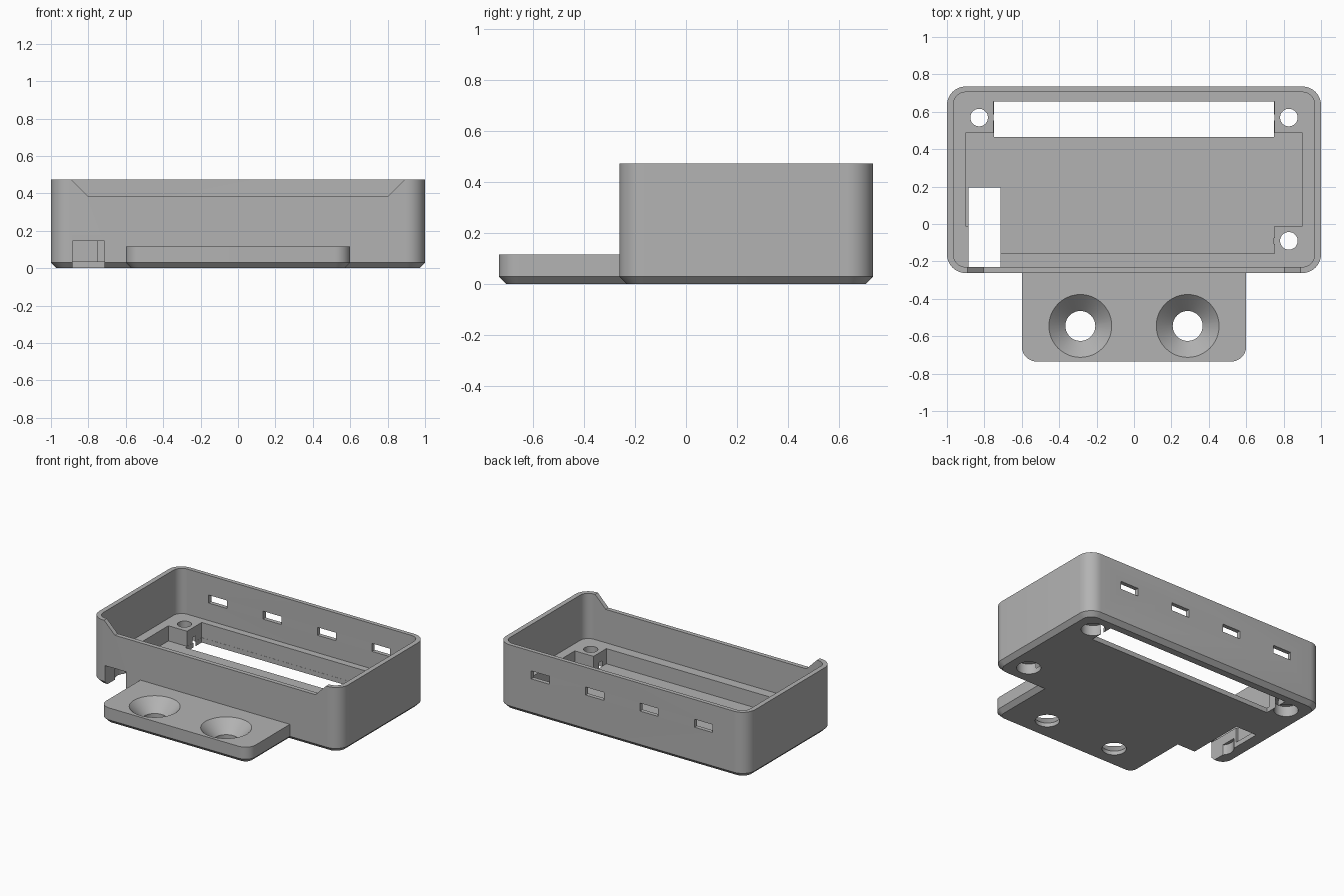
import bpy, bmesh, math

if "Cube" in bpy.data.objects:
    bpy.data.objects.remove(bpy.data.objects["Cube"])

grey = bpy.data.materials.new("light_grey")
grey.use_nodes = True
GREY = (0.45, 0.45, 0.45, 1)
grey.diffuse_color = GREY
grey.node_tree.nodes["Principled BSDF"].inputs["Base Color"].default_value = GREY


def loft(name, rings):
    """Closed solid through rings of 3D points with equal counts."""
    bm = bmesh.new()
    loops = [[bm.verts.new(p) for p in ring] for ring in rings]
    n = len(loops[0])
    for a, b in zip(loops, loops[1:]):
        for i in range(n):
            j = (i + 1) % n
            bm.faces.new((a[i], a[j], b[j], b[i]))
    bm.faces.new(loops[0][::-1])
    bm.faces.new(loops[-1])
    bmesh.ops.recalc_face_normals(bm, faces=bm.faces)
    mesh = bpy.data.meshes.new(name)
    bm.to_mesh(mesh)
    bm.free()
    mesh.materials.append(grey)
    obj = bpy.data.objects.new(name, mesh)
    bpy.context.collection.objects.link(obj)
    return obj


def rounded(x0, x1, y0, y1, r, z, steps=10):
    corners = ((x1 - r, y1 - r), (x0 + r, y1 - r), (x0 + r, y0 + r), (x1 - r, y0 + r))
    ring = []
    for k, (cx, cy) in enumerate(corners):
        for s in range(steps + 1):
            a = math.pi / 2 * (k + s / steps)
            ring.append((cx + r * math.cos(a), cy + r * math.sin(a), z))
    return ring


def tray_solid(name, x0, x1, y0, y1, r, top, bevel=0.03):
    low = rounded(x0 + bevel, x1 - bevel, y0 + bevel, y1 - bevel, r - bevel, 0)
    return loft(name, [low, rounded(x0, x1, y0, y1, r, bevel),
                       rounded(x0, x1, y0, y1, r, top)])


def box(name, x0, x1, y0, y1, z0, z1):
    return loft(name, [[(x0, y0, z), (x1, y0, z), (x1, y1, z), (x0, y1, z)]
                       for z in (z0, z1)])


def turned(name, x, y, profile, sides=48):
    """Round solid from (radius, z) pairs."""
    turn = [2 * math.pi * i / sides for i in range(sides)]
    return loft(name, [[(x + r * math.cos(a), y + r * math.sin(a), z) for a in turn]
                       for r, z in profile])


def combine(target, tool, operation="DIFFERENCE"):
    tool.hide_render = True
    mod = target.modifiers.new("shape", "BOOLEAN")
    mod.operation = operation
    mod.solver = "EXACT"
    mod.object = tool
    bpy.context.view_layer.objects.active = target
    bpy.ops.object.modifier_apply(modifier=mod.name)
    bpy.data.objects.remove(tool)


# Outer shell with the mounting tab at the front
case = tray_solid("mounting_case", -1, 1, -0.262, 0.735, 0.1, 0.473)
tab = tray_solid("mounting_tab", -0.6, 0.6, -0.735, 0.1, 0.08, 0.117)
combine(case, tab, "UNION")

# Main cavity down to the ledge
combine(case, loft("cavity", [rounded(-0.965, 0.965, -0.23, 0.705, 0.065, z)
                              for z in (0.145, 0.7)]))

# Cross-shaped recess that leaves a block in each corner
W, N = 0.9, 0.75
B0, B1, F1, F0 = 0.655, 0.487, -0.01, -0.158
half = [(N, F0), (N, F1), (W, F1), (W, B1), (N, B1), (N, B0)]
cross = half + [(-x, y) for x, y in reversed(half)]
combine(case, loft("recess", [[(x, y, z) for x, y in cross] for z in (0.035, 0.3)]))

# Long slot in the floor and cable channel through the front wall
combine(case, box("floor_slot", -0.749, 0.749, 0.466, 0.654, -0.1, 0.1))
combine(case, box("cable_channel", -0.885, -0.715, -0.4, 0.195, -0.1, 0.146))

# Corner screw holes, counterbored from below
for x, y in ((-0.828, 0.569), (0.828, 0.569), (0.828, -0.09), (-0.828, -0.09)):
    combine(case, turned("screw_hole", x, y,
                         [(0.08, -0.1), (0.08, 0.075), (0.047, 0.075), (0.047, 0.3)]))

# Countersunk holes in the tab
for side in (-1, 1):
    combine(case, turned("countersink", side * 0.287, -0.545,
                         [(0.08, -0.1), (0.08, 0.029), (0.168, 0.117), (0.178, 0.127)]))

# Lowered front rim with sloped ends
rim = ((-0.805, 0.387), (0.805, 0.387), (0.991, 0.573), (-0.991, 0.573))
combine(case, loft("front_rim_cut", [[(x, y, z) for x, z in rim] for y in (-0.4, -0.2)]))

# Four vents in the back wall
for k in range(4):
    x = (k - 1.5) * 0.437
    combine(case, box("vent", x - 0.073, x + 0.073, 0.6, 0.9, 0.272, 0.33))

bpy.ops.object.select_all(action="DESELECT")
case.select_set(True)
bpy.context.view_layer.objects.active = case
bpy.ops.object.shade_smooth_by_angle(angle=math.radians(30))
